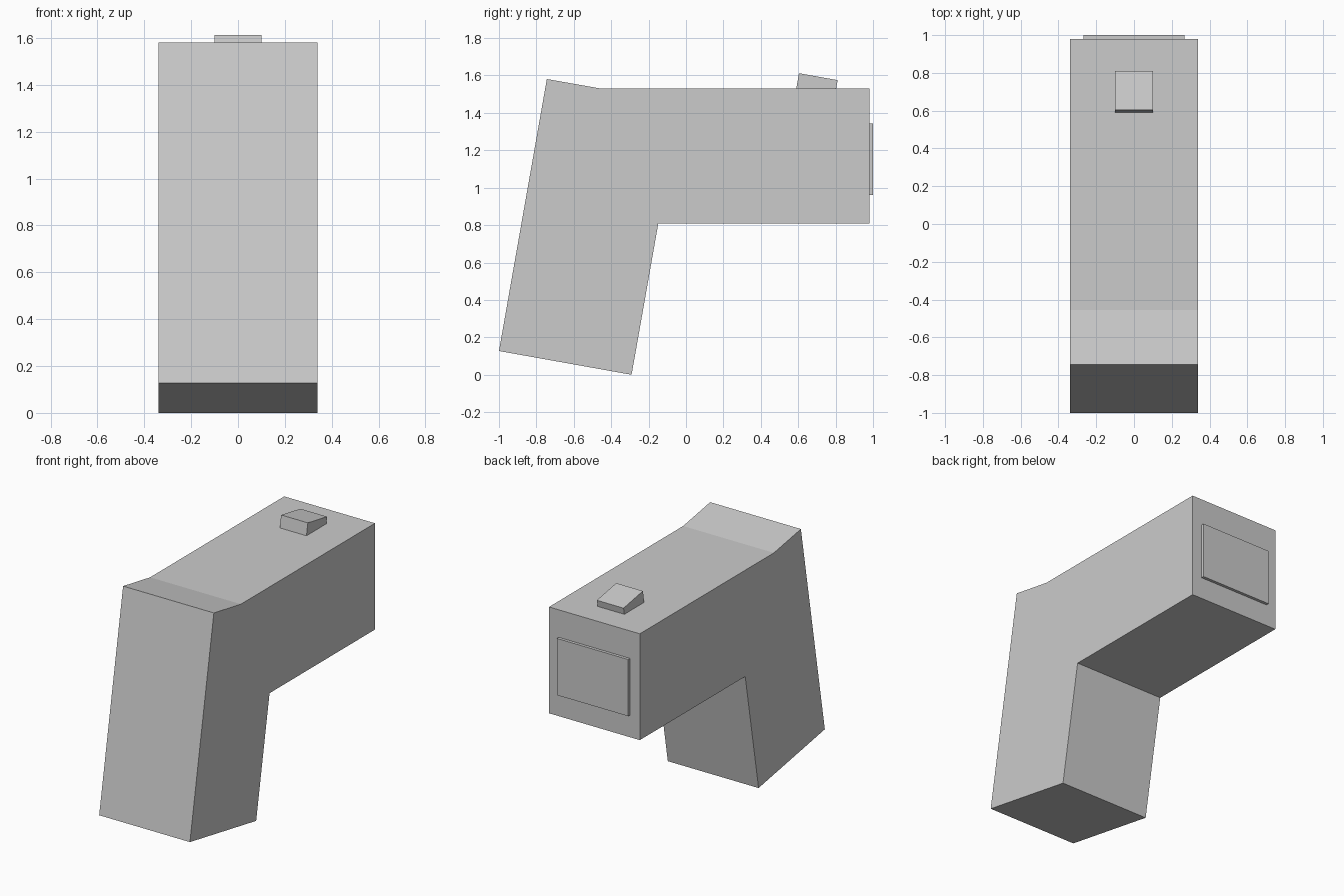
import bpy, bmesh

if "Cube" in bpy.data.objects:
    bpy.data.objects.remove(bpy.data.objects["Cube"])


def prism(name, profile, half_width):
    """Extrude a side profile of (y, z) points across x, centred on x = 0."""
    bm = bmesh.new()
    face = bm.faces.new([bm.verts.new((-half_width, y, z)) for y, z in profile])
    ext = bmesh.ops.extrude_face_region(bm, geom=[face], use_keep_orig=True)
    verts = [g for g in ext["geom"] if isinstance(g, bmesh.types.BMVert)]
    bmesh.ops.translate(bm, verts=verts, vec=(2 * half_width, 0, 0))
    bmesh.ops.recalc_face_normals(bm, faces=bm.faces)
    mesh = bpy.data.meshes.new(name)
    bm.to_mesh(mesh)
    bm.free()
    obj = bpy.data.objects.new(name, mesh)
    bpy.context.collection.objects.link(obj)
    return obj


# Leaning grip and horizontal barrel as one solid
prism("angled_body", [(-1.0, 0.127), (-0.291, 0.0), (-0.148, 0.81), (0.98, 0.81),
                      (0.98, 1.53), (-0.455, 1.53), (-0.744, 1.581)], 0.34)

# Tilted block on top, sunk slightly into the barrel
prism("top_sight", [(0.583, 1.49), (0.795, 1.49), (0.811, 1.575), (0.604, 1.612)], 0.10)

# Thin panel on the rear end
prism("rear_panel", [(0.97, 0.96), (1.0, 0.96), (1.0, 1.344), (0.97, 1.344)], 0.267)
